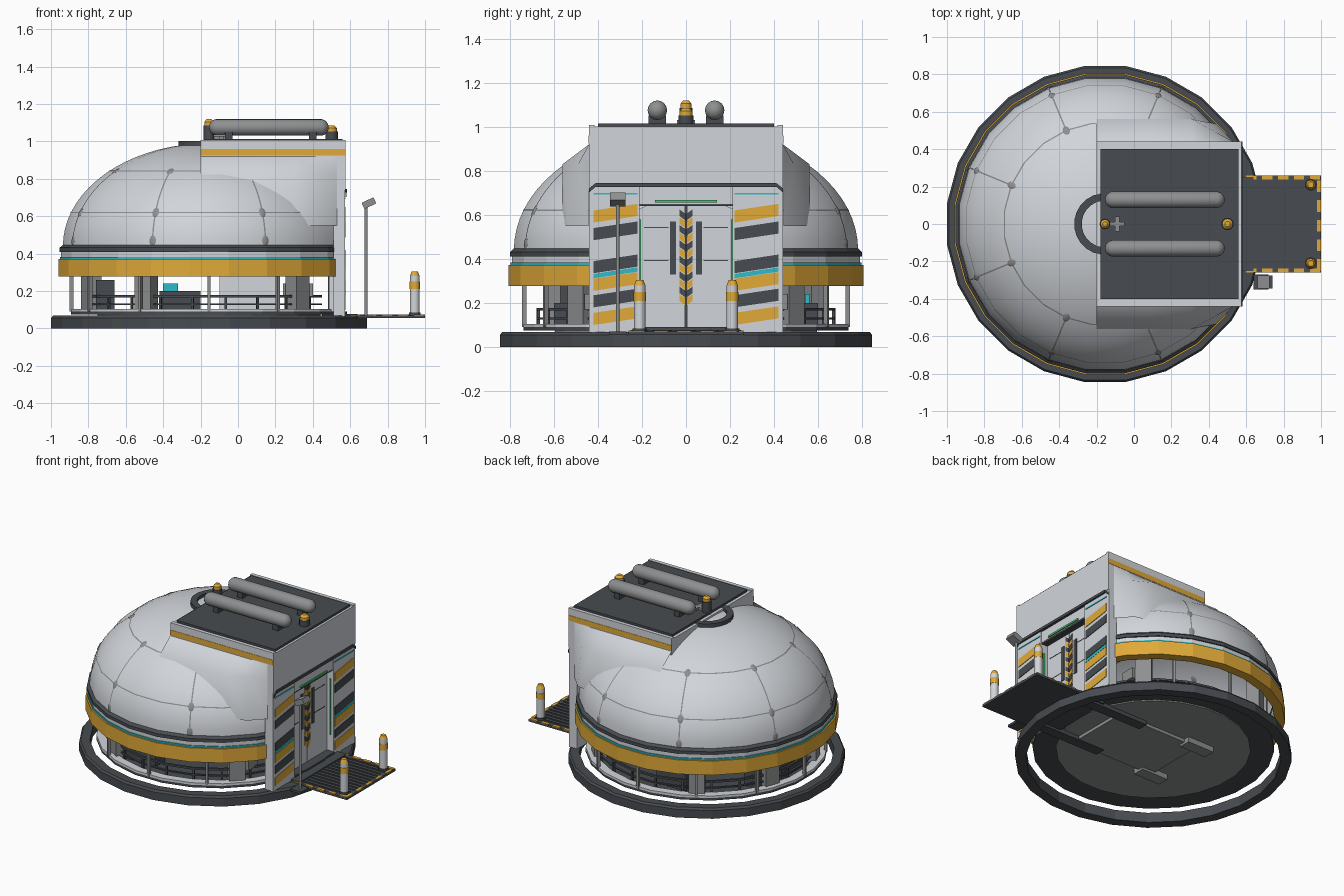
import bpy, bmesh, math
from mathutils import Matrix, Vector

if "Cube" in bpy.data.objects:
    bpy.data.objects.remove(bpy.data.objects["Cube"])

CENTRE = -0.155          # x of the dome axis
SIDES = 24


def paint(name, r, g, b):
    m = bpy.data.materials.new(name)
    m.use_nodes = True
    m.diffuse_color = (r, g, b, 1)
    m.node_tree.nodes["Principled BSDF"].inputs["Base Color"].default_value = (r, g, b, 1)
    return m


light = paint("light grey shell", 0.64, 0.665, 0.7)
grey = paint("mid grey metal", 0.27, 0.275, 0.28)
dark = paint("dark grey metal", 0.064, 0.071, 0.08)
yellow = paint("warning yellow", 0.75, 0.4, 0.04)
teal = paint("teal trim", 0.03, 0.5, 0.58)
green = paint("green light", 0.06, 0.55, 0.16)


def finish(name, bm, material, mirror=False, smooth=0):
    mesh = bpy.data.meshes.new(name)
    bmesh.ops.recalc_face_normals(bm, faces=bm.faces)
    bm.to_mesh(mesh)
    bm.free()
    mesh.materials.append(material)
    ob = bpy.data.objects.new(name, mesh)
    bpy.context.collection.objects.link(ob)
    if smooth:
        bpy.ops.object.select_all(action="DESELECT")
        ob.select_set(True)
        bpy.context.view_layer.objects.active = ob
        bpy.ops.object.shade_smooth_by_angle(angle=math.radians(smooth))
    if mirror:
        mod = ob.modifiers.new("Mirror", "MIRROR")
        mod.use_axis = (False, True, False)
        mod.use_mirror_merge = False
    return ob


def add_box(bm, xs, ys, zs, turn=None):
    size = [b - a for a, b in (xs, ys, zs)]
    mid = [(a + b) / 2 for a, b in (xs, ys, zs)]
    matrix = Matrix.Translation(mid) @ Matrix.Diagonal((*size, 1))
    bmesh.ops.create_cube(bm, size=1, matrix=(turn or Matrix()) @ matrix)


def box(name, material, xs, ys, zs, mirror=False, turn=None):
    bm = bmesh.new()
    add_box(bm, xs, ys, zs, turn)
    return finish(name, bm, material, mirror)


def around(angle):
    """Frame on the dome axis, with local x pointing outwards."""
    return Matrix.Translation((CENTRE, 0, 0)) @ Matrix.Rotation(math.radians(angle), 4, "Z")


def lathe(name, material, profile, closed=True, cut=None, smooth=0):
    """Turn (radius, z) points about the dome axis; drop all beyond x = cut."""
    bm = bmesh.new()
    rings = []
    for i in range(SIDES):
        a = math.tau * (i + 0.5) / SIDES
        rings.append([bm.verts.new((CENTRE + r * math.cos(a), r * math.sin(a), z)) for r, z in profile])
    count = len(profile)
    for i in range(SIDES):
        here, there = rings[i], rings[(i + 1) % SIDES]
        for j in range(count if closed else count - 1):
            k = (j + 1) % count
            bm.faces.new((here[j], there[j], there[k], here[k]))
    bmesh.ops.remove_doubles(bm, verts=bm.verts, dist=0.0001)
    if cut is not None:
        bmesh.ops.bisect_plane(bm, geom=bm.verts[:] + bm.edges[:] + bm.faces[:],
                               plane_co=(cut, 0, 0), plane_no=(1, 0, 0), clear_outer=True)
    return finish(name, bm, material, smooth=smooth)


def hoop(name, material, inner, outer, low, high, cut=None):
    return lathe(name, material, [(inner, low), (outer, low), (outer, high), (inner, high)], cut=cut)


def tube(name, material, x, y, low, high, radius, tip=None, mirror=False):
    bm = bmesh.new()
    bmesh.ops.create_cone(bm, cap_ends=True, segments=12, radius1=radius,
                          radius2=radius if tip is None else tip, depth=high - low,
                          matrix=Matrix.Translation((x, y, (low + high) / 2)))
    return finish(name, bm, material, mirror, smooth=35)


def stripes(name, material, x, ys, heights, thick, rise, mirror=False):
    """Slanted plates facing +x."""
    bm = bmesh.new()
    for z in heights:
        corners = [(ys[0], z), (ys[1], z + rise), (ys[1], z + rise + thick), (ys[0], z + thick)]
        face = bm.faces.new([bm.verts.new((x, a, b)) for a, b in corners])
        grown = bmesh.ops.extrude_face_region(bm, geom=[face])["geom"]
        bmesh.ops.translate(bm, vec=(0.004, 0, 0), verts=[v for v in grown if isinstance(v, bmesh.types.BMVert)])
    return finish(name, bm, material, mirror)


# Foundation ring, raised floor and the underside plates
lathe("foundation_ring", dark, [(0.785, 0), (0.852, 0), (0.852, 0.055), (0.842, 0.068), (0.785, 0.068)])
lathe("floor_disc", dark, [(0, 0.074), (0.745, 0.074), (0.745, 0.09), (0, 0.09)], closed=False)
lathe("underside_disc", grey, [(0, 0.066), (0.6, 0.066), (0.6, 0.074)], closed=False)
box("underside_plate", grey, (-0.32, 0.3), (-0.22, 0.22), (0.045, 0.07))
box("underside_arm", grey, (-0.42, -0.22), (0.18, 0.26), (0.03, 0.07), mirror=True)
box("underside_beam", dark, (0.1, 0.62), (0.17, 0.24), (0.04, 0.07), mirror=True)
box("ramp_bridge", dark, (0.45, 0.64), (-0.25, 0.25), (0.055, 0.078))

# Glazed storey: sill, railing, mullions and broad pillars
hoop("window_sill", light, 0.69, 0.745, 0.09, 0.105, cut=0.5)
hoop("upper_railing", dark, 0.67, 0.685, 0.165, 0.178, cut=0.45)
hoop("lower_railing", dark, 0.67, 0.685, 0.125, 0.133, cut=0.45)
mullions, pillars, posts = bmesh.new(), bmesh.new(), bmesh.new()
for step in range(3, 22):
    angle = 15 * step
    if step % 2 == 0:
        add_box(mullions, (0.725, 0.745), (-0.008, 0.008), (0.09, 0.3), around(angle))
    add_box(posts, (0.67, 0.683), (-0.006, 0.006), (0.085, 0.17), around(angle + 7.5))
for angle in (45, 120, 160, 200, 240, 315):
    add_box(pillars, (0.63, 0.71), (-0.05, 0.05), (0.085, 0.4), around(angle))
finish("window_mullions", mullions, grey)
finish("railing_posts", posts, dark)
finish("storey_pillars", pillars, grey)

# Interior furniture
box("console_desk", dark, (-0.42, -0.2), (0.5, 0.6), (0.085, 0.2), mirror=True)
box("console_screen", teal, (-0.4, -0.32), (0.54, 0.56), (0.2, 0.24))
box("rear_console", dark, (-0.8, -0.72), (-0.12, 0.12), (0.085, 0.22))
box("rear_console_trim", teal, (-0.808, -0.8), (-0.1, 0.1), (0.2, 0.207))
box("storage_rack", dark, (-0.76, -0.66), (0.2, 0.32), (0.085, 0.26), mirror=True)
box("bench", grey, (0.24, 0.4), (0.36, 0.46), (0.17, 0.24), mirror=True)
box("inner_wall", light, (-0.1, 0.2), (0.2, 0.22), (0.085, 0.4), mirror=True)

# Stacked bands around the dome foot
hoop("yellow_band", yellow, 0.75, 0.812, 0.277, 0.372, cut=0.522)
hoop("teal_band", teal, 0.75, 0.803, 0.372, 0.383, cut=0.52)
hoop("pale_band", light, 0.75, 0.797, 0.383, 0.41, cut=0.515)
lathe("dark_band", dark, [(0.75, 0.41), (0.805, 0.41), (0.805, 0.432), (0.788, 0.447), (0.75, 0.447)], cut=0.515)

# Dome shell with flat seams and joint patches
WIDE, TALL, FOOT = 0.788, 0.55, 0.44


def dome_point(t, lift=0.0):
    return ((WIDE + lift) * math.cos(t), FOOT + (TALL + lift) * math.sin(t))


def dome_angle(z):
    return math.asin((z - FOOT) / TALL)


lathe("dome_shell", light, [dome_point(math.pi / 2 * i / 18) for i in range(19)],
      closed=False, cut=0.55, smooth=35)
for label, z in (("lower", 0.62), ("upper", 0.84)):
    t = dome_angle(z)
    lathe(label + "_dome_seam", grey, [dome_point(t + d, 0.0015) for d in (-0.006, 0.006)], closed=False, cut=0.54)
seams, joints = bmesh.new(), bmesh.new()
for k in range(1, 7):
    frame = around(22.5 + 45 * k)
    last = None
    for i in range(19):
        r, z = dome_point(dome_angle(0.84) * i / 18, 0.0015)
        pair = [seams.verts.new(frame @ Vector((r, side, z))) for side in (-0.004, 0.004)]
        if last:
            seams.faces.new((last[0], last[1], pair[1], pair[0]))
        last = pair
    for z in (0.47, 0.62, 0.84):
        t = dome_angle(z)
        r, z = dome_point(t)
        tilt = Matrix.Rotation(-math.atan2(math.sin(t) / TALL, math.cos(t) / WIDE), 4, "Y")
        bmesh.ops.create_uvsphere(joints, u_segments=8, v_segments=6, radius=1,
                                  matrix=frame @ Matrix.Translation((r, 0, z)) @ tilt
                                  @ Matrix.Diagonal((0.004, 0.019, 0.028, 1)))
finish("dome_upright_seams", seams, grey)
finish("seam_joints", joints, grey, smooth=60)
hoop("crown_ring", dark, 0.125, 0.165, 0.975, 1.003)

# Entrance block: roof box, front header, side towers
box("roof_block", light, (-0.2, 0.575), (-0.44, 0.44), (0.87, 1.0))
box("front_header", light, (0.3, 0.575), (-0.44, 0.44), (0.74, 0.9))
box("side_tower", light, (0.51, 0.572), (0.21, 0.44), (0.065, 0.74), mirror=True)
box("door_lintel", light, (0.45, 0.565), (-0.21, 0.21), (0.65, 0.74))
box("lintel_soffit", dark, (0.5, 0.563), (-0.21, 0.21), (0.64, 0.65))
box("header_trim", dark, (0.56, 0.583), (-0.41, 0.41), (0.727, 0.745))
stripes("header_trim_end", dark, 0.575, (0.41, 0.44), [0.727], 0.018, -0.025, mirror=True)
box("roof_side_stripe", yellow, (-0.2, 0.574), (0.436, 0.442), (0.925, 0.96), mirror=True)

# Flared cheeks joining the block to the dome: (x, shoulder y, foot y)
cheek = bmesh.new()
last = None
for x, shoulder, foot in ((-0.2, 0.56, 0.565), (0.09, 0.56, 0.565), (0.31, 0.56, 0.565),
                          (0.44, 0.49, 0.535), (0.53, 0.441, 0.442)):
    column = [cheek.verts.new((x, y, z)) for y, z in ((0.44, 0.92), (shoulder, 0.83), (foot, 0.55))]
    if last:
        for j in range(2):
            cheek.faces.new((last[j], last[j + 1], column[j + 1], column[j]))
    last = column
finish("flared_cheek", cheek, light, mirror=True, smooth=65)

# Sliding doors
box("door_leaf", light, (0.49, 0.52), (0.004, 0.21), (0.09, 0.64), mirror=True)
box("door_core", dark, (0.48, 0.5), (-0.21, 0.21), (0.07, 0.64))
box("door_sill", dark, (0.5, 0.578), (-0.21, 0.21), (0.06, 0.09))
box("door_window", dark, (0.515, 0.525), (0.045, 0.072), (0.33, 0.57), mirror=True)
for z in (0.39, 0.54):
    box("door_groove", dark, (0.515, 0.522), (0.08, 0.19), (z, z + 0.004), mirror=True)
box("door_light", green, (0.56, 0.573), (-0.14, 0.14), (0.655, 0.667))
box("jamb_light", green, (0.54, 0.552), (0.204, 0.212), (0.2, 0.58), mirror=True)
rows = [0.19 + 0.035 * i for i in range(12)]
stripes("door_chevron_yellow", yellow, 0.52, (0.003, 0.03), rows[::2], 0.03, 0.02, mirror=True)
stripes("door_chevron_dark", dark, 0.52, (0.003, 0.03), rows[1::2], 0.03, 0.02, mirror=True)

# Hazard stripes on the towers
for label, ys in (("right", (-0.42, -0.22)), ("left", (0.22, 0.42))):
    stripes(label + "_yellow_stripes", yellow, 0.572, ys, (0.1, 0.255, 0.565), 0.055, 0.03)
    stripes(label + "_dark_stripes", dark, 0.572, ys, (0.18, 0.335, 0.485), 0.055, 0.03)
    stripes(label + "_teal_stripe", teal, 0.572, ys, [0.312], 0.02, 0.03)
    stripes(label + "_teal_line", teal, 0.572, ys, [0.692], 0.008, 0)

# Roof panel, rails, tanks and beacons
box("roof_panel", dark, (-0.18, 0.56), (-0.4, 0.4), (0.995, 1.014))
box("roof_rail", light, (-0.2, 0.575), (0.415, 0.44), (0.99, 1.008), mirror=True)
tank = bmesh.new()
bmesh.ops.create_uvsphere(tank, u_segments=16, v_segments=9, radius=0.045, matrix=Matrix.Rotation(math.pi / 2, 4, "Y"))
for v in tank.verts:
    v.co += Vector((0.165 + math.copysign(0.275, v.co.x), 0.13, 1.075))
finish("roof_tank", tank, grey, mirror=True, smooth=35)
for x in (-0.07, 0.38):
    box("tank_saddle", dark, (x, x + 0.04), (0.09, 0.17), (1.01, 1.05), mirror=True)
for x, size, foot in ((0.5, 0.029, 1.052), (-0.155, 0.025, 1.085)):
    tube("beacon_base", dark, x, 0, 1.0, foot, size * 1.15)
    tube("beacon_lamp", yellow, x, 0, foot, foot + 0.02, size)
    tube("beacon_cap", yellow, x, 0, foot + 0.02, foot + 0.034, size, size * 0.5)
box("roof_cross_bar", grey, (-0.13, -0.05), (-0.012, 0.012), (1.01, 1.03))
box("roof_cross_arm", grey, (-0.102, -0.078), (-0.04, 0.04), (1.01, 1.03))

# Landing ramp with ribs and dashed border
box("landing_ramp", dark, (0.59, 1.0), (-0.26, 0.26), (0.055, 0.07))
ribs, dashes = bmesh.new(), bmesh.new()
for i in range(13):
    y = -0.222 + 0.036 * i
    add_box(ribs, (0.615, 0.97), (y, y + 0.012), (0.069, 0.074))
for i in range(5):
    x, y = 0.6 + 0.085 * i, -0.25 + 0.105 * i
    for side in (-0.249, 0.249):
        add_box(dashes, (x, x + 0.055), (side - 0.011, side + 0.011), (0.068, 0.074))
    for edge in (0.582, 0.979):
        add_box(dashes, (edge, edge + 0.021), (y, y + 0.062), (0.068, 0.074))
finish("ramp_ribs", ribs, dark)
finish("ramp_dashes", dashes, yellow)

# Bollards
tube("bollard_foot", dark, 0.945, 0.21, 0.07, 0.085, 0.032, mirror=True)
tube("bollard_post", light, 0.945, 0.21, 0.08, 0.28, 0.026, mirror=True)
tube("bollard_band", yellow, 0.945, 0.21, 0.21, 0.25, 0.028, mirror=True)
tube("bollard_cap", yellow, 0.945, 0.21, 0.28, 0.305, 0.026, 0.016, mirror=True)

# Lamp post beside the ramp
box("lamp_foot", dark, (0.64, 0.72), (-0.35, -0.27), (0.055, 0.07))
tube("lamp_pole", grey, 0.685, -0.31, 0.06, 0.66, 0.008)
tilt = Matrix.Translation((0.7, -0.31, 0.67)) @ Matrix.Rotation(math.radians(-25), 4, "Y")
box("lamp_head", grey, (-0.035, 0.035), (-0.035, 0.035), (-0.018, 0.018), turn=tilt)
